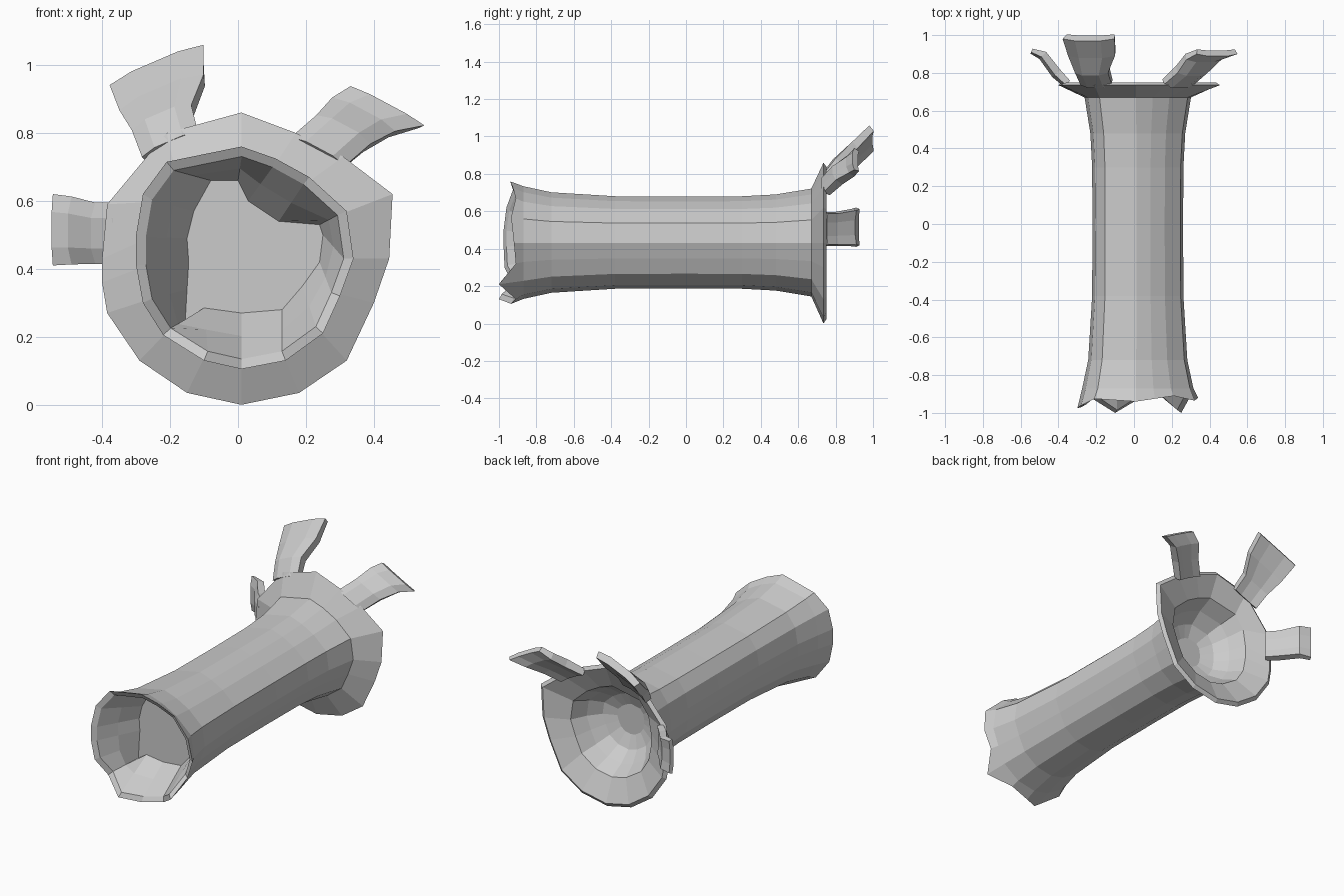
import bpy, bmesh
from mathutils import Vector

# (x, z) outlines, clockwise from the top: mouth rim, root flange, floor of the front hollow
MOUTH = [(.01, .76), (.11, .725), (.21, .67), (.32, .57), (.34, .43), (.30, .32), (.25, .21), (.14, .13),
         (.01, .105), (-.10, .13), (-.22, .205), (-.28, .30), (-.30, .41), (-.30, .50), (-.28, .62), (-.21, .715)]
FLANGE = [(.01, .86), (.17, .80), (.31, .73), (.455, .62), (.445, .43), (.40, .30), (.32, .13), (.18, .035),
          (.01, 0), (-.15, .035), (-.29, .13), (-.385, .27), (-.40, .36), (-.40, .43), (-.385, .59), (-.21, .80)]
FLOOR = [(0, .66), (.03, .60), (.12, .54), (.24, .53), (.25, .50), (.24, .42), (.19, .35), (.13, .28),
         (.01, .27), (-.10, .285), (-.155, .25), (-.15, .34), (-.145, .42), (-.15, .49), (-.13, .57), (-.08, .66)]
# ragged depth of the broken mouth
JAG = [-.94, -.925, -.91, -.935, -.92, -.91, -1.0, -.91, -.935, -1.0, -.925, -.97, -.975, -.975, -.96, -.925]
CX, CZ = .02, .435


def ring(outline, scale, y):
    ys = y if isinstance(y, list) else [y] * len(outline)
    return [Vector((CX + (x - CX) * scale, yy, CZ + (z - CZ) * scale)) for (x, z), yy in zip(outline, ys)]


def loft(name, rings):
    bm = bmesh.new()
    rows = [[bm.verts.new(p) for p in r] for r in rings]
    n = len(rows[0])
    for a, b in zip(rows, rows[1:]):
        for i in range(n):
            j = (i + 1) % n
            bm.faces.new((a[i], a[j], b[j], b[i]))
    bm.faces.new(rows[0])
    bm.faces.new(rows[-1])
    bmesh.ops.recalc_face_normals(bm, faces=bm.faces)
    me = bpy.data.meshes.new(name)
    bm.to_mesh(me)
    bm.free()
    ob = bpy.data.objects.new(name, me)
    bpy.context.collection.objects.link(ob)
    return ob


# Hollow log: front hollow, outer bark, flared root flange, rear bowl
floor = ring(FLOOR, 1, -.73)
lip = ring(MOUTH, .91, [y + .015 for y in JAG])
rings = [floor, [a.lerp(b, .5) for a, b in zip(floor, lip)], lip, ring(MOUTH, 1, JAG)]
for y, s in [(-.87, .92), (-.72, .82), (-.38, .755), (0, .75), (.30, .755), (.48, .785), (.67, .88)]:
    rings.append(ring(MOUTH, s, y))
rings += [ring(FLANGE, 1, .735), ring(FLANGE, .95, .75)]
for y, s in [(.69, .84), (.60, .70), (.53, .52), (.50, .28)]:
    rings.append(ring(MOUTH, s, y))
loft("hollow_log", rings)


# Splayed root stubs: cupped plates growing back and outward from the flange.
# Each station is x, y, z, half width, thickness
def root(name, across, stations):
    u = Vector(across).normalized()
    pts = [Vector(s[:3]) for s in stations]
    out = []
    for k, (p, s) in enumerate(zip(pts, stations)):
        t = pts[min(k + 1, len(pts) - 1)] - pts[max(k - 1, 0)]
        n = u.cross(t).normalized()
        w, h = s[3], s[4]
        out.append([p + u * (w * a) + n * (h * b) for a, b in
                    [(-1, 0), (-.5, .35), (.5, .35), (1, 0), (.92, -.8), (.4, -.6), (-.4, -.6), (-.92, -.8)]])
    return loft(name, out)


root("upper_left_root", (.28, 0, .12),
     [(-.20, .735, .765, .09, .05), (-.225, .80, .845, .095, .06), (-.225, .89, .92, .135, .055),
      (-.24, .98, 1.0, .15, .045)])
root("upper_right_root", (.88, 0, -.47),
     [(.235, .735, .745, .09, .05), (.31, .80, .81, .09, .06), (.37, .87, .855, .105, .05),
      (.44, .90, .88, .123, .035)])
root("side_root", (0, 0, 1),
     [(-.36, .735, .505, .09, .04), (-.42, .79, .505, .09, .05), (-.49, .885, .513, .10, .045),
      (-.545, .91, .515, .105, .025)])
